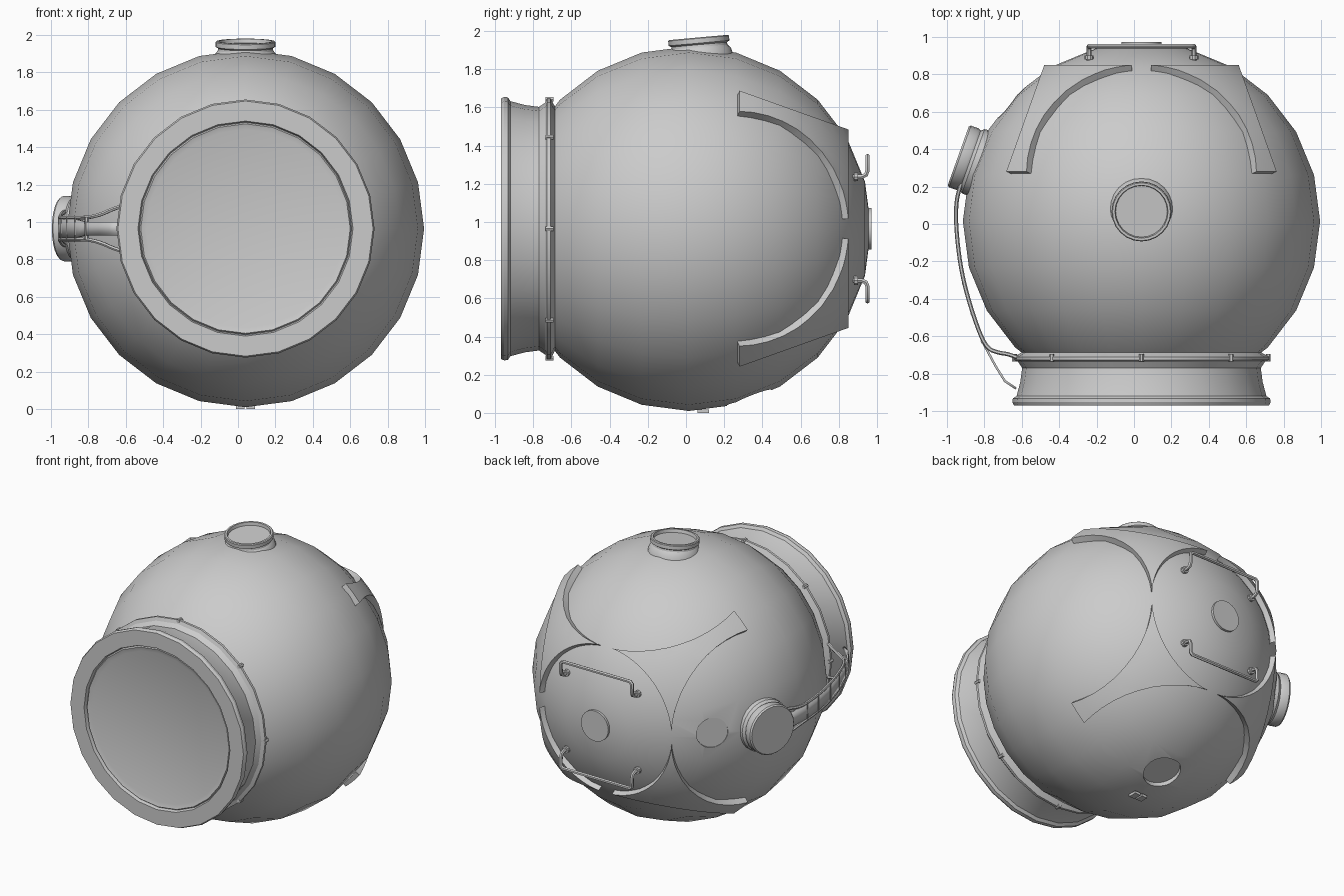
import bpy, bmesh, math
from mathutils import Vector, Matrix

if "Cube" in bpy.data.objects:
    bpy.data.objects.remove(bpy.data.objects["Cube"])

C = Vector((0.04, 0.015, 0.965))      # centre of the hull
R = 0.955                             # hull radius
T = Vector((0, 0.336, 0.942))         # tilted panel axes, leaning to the back
LEFT, BOTTOM = Vector((-T.z, T.y, 0)), Vector((0, T.y, -T.z))
RIGHT, BACK = Vector((T.z, T.y, 0)), Vector((0, 1, 0))

grey = bpy.data.materials.new("hull grey")
grey.diffuse_color = (0.6, 0.6, 0.6, 1)
grey.use_nodes = True
grey.node_tree.nodes["Principled BSDF"].inputs["Base Color"].default_value = grey.diffuse_color


def add(name, bm, angle=30):
    bmesh.ops.recalc_face_normals(bm, faces=bm.faces)
    me = bpy.data.meshes.new(name)
    bm.to_mesh(me)
    bm.free()
    me.materials.append(grey)
    ob = bpy.data.objects.new(name, me)
    bpy.context.collection.objects.link(ob)
    smooth(ob, angle)
    return ob


def select(ob):
    bpy.ops.object.select_all(action='DESELECT')
    ob.select_set(True)
    bpy.context.view_layer.objects.active = ob


def smooth(ob, angle=30):
    select(ob)
    bpy.ops.object.shade_smooth_by_angle(angle=math.radians(angle))


def lathe(name, profile, axis, centre=C, segs=24):
    """Turn (radius, height) points around an axis through centre."""
    bm = bmesh.new()
    m = Matrix.Translation(centre) @ axis.to_track_quat('Z', 'Y').to_matrix().to_4x4()
    rings = []
    for r, h in profile:
        n = segs if r > 0 else 1
        rings.append([bm.verts.new(m @ Vector((r * math.cos(math.tau * i / segs),
                      r * math.sin(math.tau * i / segs), h))) for i in range(n)])
    for a, b in zip(rings, rings[1:]):
        for i in range(segs):
            j = (i + 1) % segs
            q = [a[i % len(a)], a[j % len(a)], b[j % len(b)], b[i % len(b)]]
            bm.faces.new(list(dict.fromkeys(q)))
    return add(name, bm)


def tube(name, paths, r, nurbs=False):
    cu = bpy.data.curves.new(name, 'CURVE')
    cu.dimensions = '3D'
    cu.bevel_depth, cu.bevel_resolution, cu.use_fill_caps = r, 1, True
    for pts in paths:
        s = cu.splines.new('NURBS' if nurbs else 'POLY')
        s.points.add(len(pts) - 1)
        for p, q in zip(s.points, pts):
            p.co = (*q, 1)
        if nurbs:
            s.use_endpoint_u, s.order_u, s.resolution_u = True, 3, 4
    cu.materials.append(grey)
    ob = bpy.data.objects.new(name, cu)
    bpy.context.collection.objects.link(ob)
    select(ob)
    bpy.ops.object.convert(target='MESH')
    smooth(bpy.context.object, 50)


def box(name, centre, size):
    bm = bmesh.new()
    bmesh.ops.create_cube(bm, size=1, matrix=Matrix.Translation(centre) @ Matrix.Diagonal((*size, 1)))
    return add(name, bm)


def ball(r, u, v):
    bm = bmesh.new()
    bmesh.ops.create_uvsphere(bm, u_segments=u, v_segments=v, radius=r,
                              matrix=Matrix.Translation(C) @ Matrix.Rotation(math.pi / 2, 4, 'X'))
    return bm


def cut(bm, co, no):
    bmesh.ops.bisect_plane(bm, geom=bm.verts[:] + bm.edges[:] + bm.faces[:],
                           plane_co=co, plane_no=no, clear_outer=True)


# hull: sphere closed flat behind the front collar
bm = ball(R, 24, 12)
cut(bm, Vector((0, -0.82, 0)), Vector((0, -1, 0)))
bmesh.ops.holes_fill(bm, edges=[e for e in bm.edges if e.is_boundary])
hull = add("hull", bm)

# recessed ports sunk into the hull
side_dir = Vector((-0.742, 0.67, 0.015)).normalized()
for direction, r, depth in ((BOTTOM, 0.125, 0.05), (side_dir, 0.105, 0.022)):
    cutter = lathe("port_cutter", [(0, R - depth), (r, R - depth), (r, 1.1), (0, 1.1)], direction)
    cutter.hide_render = True
    mod = hull.modifiers.new("port", 'BOOLEAN')
    mod.operation, mod.solver, mod.object = 'DIFFERENCE', 'EXACT', cutter
    select(hull)
    bpy.ops.object.modifier_apply(modifier=mod.name)
    bpy.data.objects.remove(cutter)
smooth(hull)

# raised corner plates: the shell left between the round panels
bm = ball(0.986, 72, 36)
cut(bm, C + BACK * 0.835, BACK)
cut(bm, C + BACK * 0.265, -BACK)
for axis in (T, LEFT, BOTTOM, RIGHT):
    cut(bm, C + axis * 0.77, axis)
plates = add("corner_plates", bm)
# keep the outside of the plates facing away from the hull
for f in plates.data.polygons:
    if f.normal.dot(f.center - C) < 0:
        f.flip()
mod = plates.modifiers.new("thickness", 'SOLIDIFY')
mod.thickness, mod.offset = 0.05, -1
select(plates)
bpy.ops.object.modifier_apply(modifier=mod.name)
smooth(plates)

# front collar with recessed window
lathe("front_collar", [(0.60, 0.68), (0.665, 0.715), (0.684, 0.725), (0.684, 0.742), (0.66, 0.752),
                       (0.638, 0.785), (0.648, 0.86), (0.668, 0.935), (0.688, 0.948),
                       (0.69, 0.968), (0.682, 0.985), (0.575, 0.985), (0.568, 0.962), (0.56, 0.962)],
      -BACK)
lathe("front_window", [(0.572, 0.955), (0.56, 0.972), (0.53, 0.962), (0, 0.962)], -BACK)

# collar clips
clips = []
for i in range(8):
    a = math.tau * i / 8
    x, z = C.x + 0.678 * math.cos(a), C.z + 0.678 * math.sin(a)
    clips.append([(x, -0.735, z), (x, -0.695, z)])
tube("collar_clips", clips, 0.013)

# top hatch
lathe("top_hatch", [(0.172, -0.05), (0.165, -0.02), (0.148, 0.0), (0.146, 0.012), (0.16, 0.02),
                    (0.16, 0.045), (0.155, 0.05), (0.142, 0.05), (0.138, 0.028), (0, 0.028)],
      Vector((0, -0.09, 1)).normalized(), Vector((0.04, 0.07, 1.917)))

# left side knob
lathe("side_knob", [(0.185, 0.90), (0.182, 0.955), (0.168, 0.972), (0.175, 0.985), (0.175, 1.03),
                    (0.167, 1.04), (0, 1.04)], LEFT)

# back disc
lathe("back_disc", [(0.108, 0.93), (0.108, 0.957), (0, 0.957)], BACK)

# back handles, mirrored above and below
for name, s in (("upper_handle", 1), ("lower_handle", -1)):
    half = [(0.28, 0.86, 0.272), (0.28, 0.905, 0.272), (0.28, 0.928, 0.282),
            (0.28, 0.936, 0.305), (0.28, 0.936, 0.365), (0.265, 0.936, 0.38)]
    pts = half + [(-x, y, z) for x, y, z in reversed(half)]
    tube(name, [[C + Vector((x, y, z * s)) for x, y, z in pts]], 0.013)
    for x in (-0.28, 0.28):
        foot = Vector((x, 0.865, 0.272 * s))
        lathe("handle_foot", [(0.024, 0), (0.024, 0.022), (0, 0.022)], BACK, C + foot, 10)

# side strap from the knob to the collar
path = [(-0.90, 0.27), (-0.945, 0.14), (-0.952, 0.0), (-0.94, -0.14), (-0.91, -0.32),
        (-0.865, -0.48), (-0.81, -0.63), (-0.74, -0.76), (-0.69, -0.84), (-0.63, -0.88)]
bm = bmesh.new()
rows = [[bm.verts.new((x, y, C.z + s * (0.05 if y > -0.6 else 0.036))) for s in (-1, 1)] for x, y in path]
for a, b in zip(rows, rows[1:]):
    bm.faces.new((a[0], a[1], b[1], b[0]))
strap = add("side_strap", bm, 40)
strap.modifiers.new("thickness", 'SOLIDIFY').thickness = 0.012
strap.modifiers["thickness"].offset = 0

# hoses beside the strap, spreading to the collar
hose = [(-0.89, 0.30, 0.10), (-0.935, 0.2, 0.09), (-0.955, 0.08, 0.06), (-0.945, -0.1, 0.058),
        (-0.915, -0.3, 0.058), (-0.85, -0.52, 0.058), (-0.79, -0.665, 0.06),
        (-0.72, -0.69, 0.08), (-0.67, -0.695, 0.105), (-0.62, -0.715, 0.12)]
tube("side_hoses", [[(x, y, C.z + s * z) for x, y, z in hose] for s in (-1, 1)], 0.011, True)

# cross bars tying hoses to the strap
tube("strap_bars", [[(x, y, C.z - 0.062), (x, y, C.z + 0.062)] for x, y in path[2:7]], 0.01)

# small twin plates under the hull
for x in (0.012, 0.068):
    box("belly_plate", Vector((x, 0.09, 0.009)), (0.045, 0.06, 0.018))
